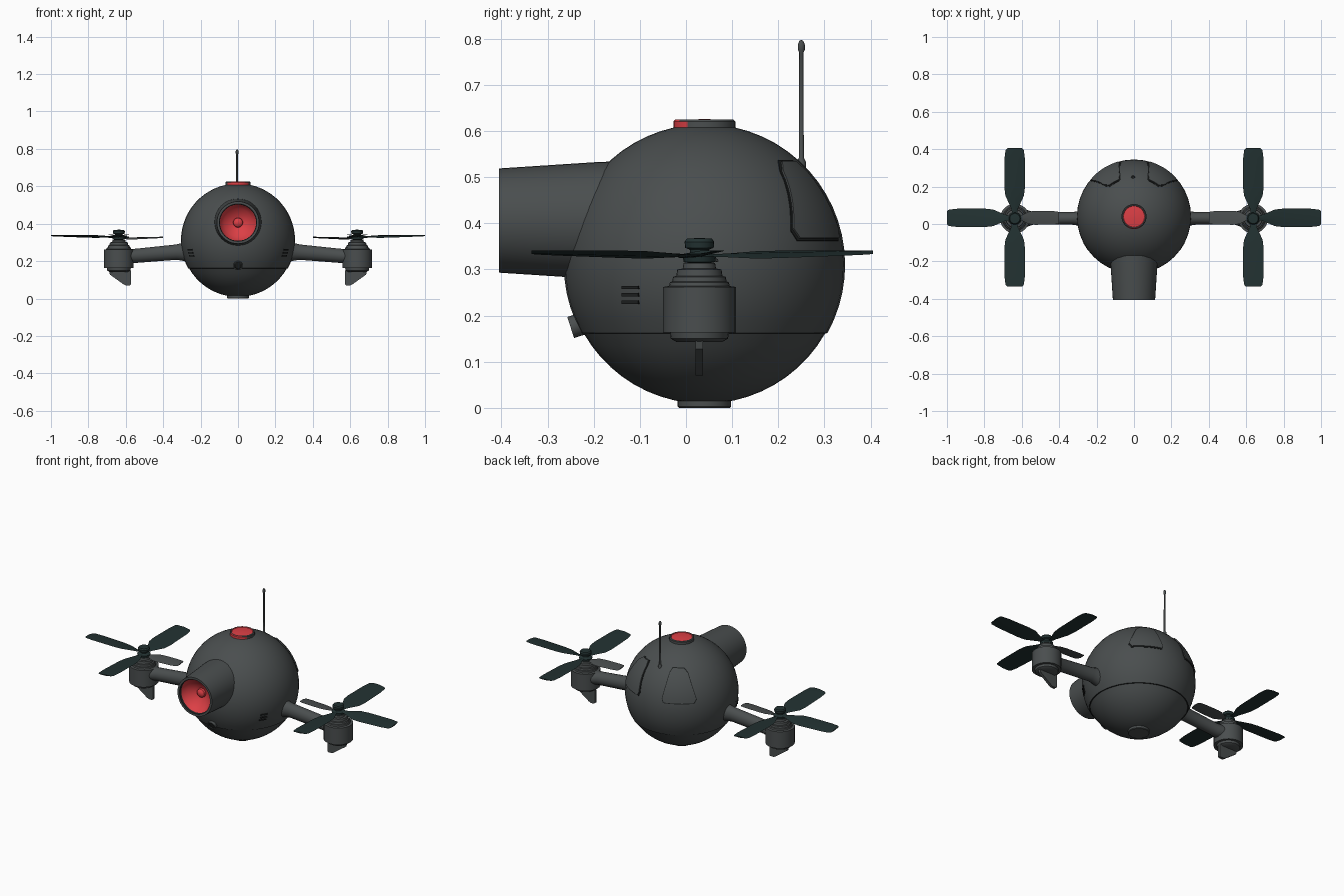
import bpy, bmesh, math
from mathutils import Matrix, Vector

if "Cube" in bpy.data.objects:
    bpy.data.objects.remove(bpy.data.objects["Cube"])


def mat(name, rgb):
    m = bpy.data.materials.new(name)
    m.diffuse_color = (*rgb, 1)
    m.use_nodes = True
    m.node_tree.nodes["Principled BSDF"].inputs["Base Color"].default_value = m.diffuse_color
    return m


GREY = mat("body grey", (0.068, 0.076, 0.077))
DARK = mat("seam black", (0.012, 0.014, 0.014))
GREEN = mat("blade dark green", (0.016, 0.031, 0.031))
RED = mat("signal red", (0.72, 0.05, 0.06))
C = Vector((0, 0.04, 0.31))   # centre of the ball
R = 0.305


def finish(name, bm, mats, angle=35):
    bmesh.ops.recalc_face_normals(bm, faces=bm.faces)
    me = bpy.data.meshes.new(name)
    bm.to_mesh(me)
    bm.free()
    ob = bpy.data.objects.new(name, me)
    bpy.context.collection.objects.link(ob)
    for m in mats:
        me.materials.append(m)
    bpy.ops.object.select_all(action='DESELECT')
    ob.select_set(True)
    bpy.context.view_layer.objects.active = ob
    bpy.ops.object.shade_smooth_by_angle(angle=math.radians(angle))
    return ob


def loft(bm, rings, cap=True, colours=None):
    """Skin a list of closed rings of points."""
    vs = [[bm.verts.new(p) for p in r] for r in rings]
    n = len(vs[0])
    for k, (a, b) in enumerate(zip(vs, vs[1:])):
        for i in range(n):
            f = bm.faces.new((a[i], a[(i + 1) % n], b[(i + 1) % n], b[i]))
            f.material_index = colours[k] if colours else 0
    if cap:
        bm.faces.new(vs[0]).material_index = colours[0] if colours else 0
        bm.faces.new(vs[-1]).material_index = colours[-1] if colours else 0


def lathe(name, profile, origin, mats, axis=(0, 0, 1), n=32, colours=None, angle=35):
    """Spin (radius, height) points about an axis through origin."""
    q = Vector((0, 0, 1)).rotation_difference(Vector(axis))
    rings = [[Vector(origin) + q @ Vector((r * math.cos(t), r * math.sin(t), h))
              for t in (2 * math.pi * i / n for i in range(n))] for r, h in profile]
    bm = bmesh.new()
    loft(bm, rings, colours=colours)
    return finish(name, bm, mats, angle)


def box(name, centre, size, m, rot=Matrix()):
    bm = bmesh.new()
    bmesh.ops.create_cube(bm, size=1, matrix=Matrix.Translation(centre) @ rot @ Matrix.Diagonal((*size, 1)))
    return finish(name, bm, [m])


def prism(name, pts, depth, m):
    """Extrude a closed outline by a vector."""
    bm = bmesh.new()
    loft(bm, [pts, [Vector(p) + Vector(depth) for p in pts]])
    return finish(name, bm, [m])


# Ball: upper shell, dark seam, slightly smaller lower shell
seam = math.asin((0.162 - C.z) / R)
up = [(R * math.cos(a), R * math.sin(a)) for a in
      (math.radians(89.5) + (seam - math.radians(89.5)) * i / 20 for i in range(21))]
low = [((R - 0.004) * math.cos(a), (R - 0.004) * math.sin(a)) for a in
       (seam - 0.012 + (math.radians(-89.5) - seam + 0.012) * i / 10 for i in range(11))]
lathe("ball_body", up + low, C, [GREY, DARK], n=40, colours=[0] * 20 + [1] + [0] * 10)

# Snout with a red recessed lens
lathe("snout", [(0.135, -0.1), (0.127, 0.19), (0.113, 0.405), (0.1, 0.405), (0.097, 0.392),
                (0.075, 0.366), (0.045, 0.345), (0.026, 0.338), (0.024, 0.35), (0.015, 0.358), (0.002, 0.36)],
      (0, 0, 0.406), [GREY, DARK, RED], axis=(0, -1, 0), n=40,
      colours=[0, 0, 0, 1, 2, 2, 2, 2, 2, 2])

# Top beacon: grey rim, red disc, red window at the front of the rim
beacon = lathe("top_beacon", [(0.067, 0.59), (0.067, 0.605), (0.067, 0.621), (0.063, 0.625), (0.058, 0.625),
                              (0.056, 0.622), (0.03, 0.625), (0.002, 0.626)],
               (0, C.y, 0), [GREY, RED], colours=[0, 0, 0, 0, 1, 1, 1])
for p in beacon.data.polygons:
    if p.normal.y < -0.6 and p.center.z > 0.606:
        p.material_index = 1

# Bottom foot
lathe("bottom_foot", [(0.058, 0.03), (0.058, 0.003), (0.055, 0), (0.002, 0)], (0, C.y, 0), [GREY])

# Antenna with collar and rounded tip
lathe("antenna", [(0.010, 0.51), (0.010, 0.533), (0.0055, 0.542), (0.0045, 0.77), (0.0075, 0.776),
                  (0.0075, 0.788), (0.004, 0.796), (0.001, 0.797)], (-0.005, 0.25, 0), [GREY], n=12)

# Chin sensor
lathe("chin_sensor", [(0.024, -0.06), (0.024, 0.0), (0.019, 0.0), (0.017, -0.008), (0.002, -0.008)],
      (0, -0.25, 0.174), [GREY, DARK], axis=(0, -0.95, -0.31), n=20, colours=[0, 0, 1, 1])


def rear_panel(name, s, grow, r0, r1, m):
    """Curved patch with clipped corners on the upper rear of the ball."""
    n, bm, layers = 8, bmesh.new(), []
    for r in (r0, r1):
        grid = []
        for j in range(n + 1):
            v = j / n
            z = (0.367 - grow) + (0.164 + 2 * grow) * v
            el = math.asin((z - C.z) / R)
            trim = 4 * max(0, abs(v - 0.5) * 8 - 3)
            a0 = 14 + 6 * v - grow * 200 + trim * 0.6
            a1 = 51 - 9 * v + grow * 200 - trim
            row = []
            for i in range(n + 1):
                az = math.radians(a0 + (a1 - a0) * i / n)
                row.append(bm.verts.new(C + r * Vector((s * math.sin(az) * math.cos(el),
                                                        math.cos(az) * math.cos(el), math.sin(el)))))
            grid.append(row)
        layers.append(grid)
        for j in range(n):
            for i in range(n):
                bm.faces.new((grid[j][i], grid[j][i + 1], grid[j + 1][i + 1], grid[j + 1][i]))
    a, b = layers
    rim = lambda g: g[0] + [q[-1] for q in g[1:]] + g[-1][-2::-1] + [q[0] for q in g[-2:0:-1]]
    ra, rb = rim(a), rim(b)
    for i in range(len(ra)):
        k = (i + 1) % len(ra)
        bm.faces.new((ra[i], ra[k], rb[k], rb[i]))
    finish(name, bm, [m])


def blade(name, hub, ang, length, width, m):
    """Pitched paddle with a narrow root and square tip."""
    rot = Matrix.Rotation(ang, 3, 'Z')
    rings = []
    for t, w in ((0.05, 0.2), (0.14, 0.35), (0.32, 0.9), (0.45, 1), (0.85, 0.98), (0.97, 0.88), (1, 0.7)):
        pitch = math.radians(11 - 6 * t)
        hw, z = width * w / 2, 0.008 * t
        rings.append([hub + rot @ Vector((length * t, u * hw * math.cos(pitch), z + u * hw * math.sin(pitch) + d))
                      for u, d in ((-1, 0), (0, 0.004), (1, 0), (0, -0.003))])
    bm = bmesh.new()
    loft(bm, rings)
    finish(name, bm, [m], 50)


for s, side in ((-1, "left"), (1, "right")):
    # Rear hatch with dark gap around it
    rear_panel(side + "_hatch_gap", s, 0.005, R - 0.006, R + 0.0015, DARK)
    rear_panel(side + "_hatch", s, 0, R - 0.006, R + 0.006, GREY)

    # Three vent slots on the ball's side
    for i in range(3):
        z = 0.229 + 0.016 * i
        x = math.sqrt(R * R - 0.16 ** 2 - (z - C.z) ** 2)
        box(f"{side}_vent_{i}", (s * x, -0.12, z), (0.008, 0.042, 0.007), DARK,
            Matrix.Rotation(s * math.atan2(-0.16, x), 4, 'Z'))

    # Arm, flared at both ends
    bm = bmesh.new()
    loft(bm, [[Vector((s * x, 0.03 + ry * math.cos(t), zc + rz * math.sin(t)))
               for t in (2 * math.pi * i / 16 for i in range(16))]
              for x, zc, ry, rz in ((0.26, 0.25, 0.05, 0.058), (0.3, 0.25, 0.038, 0.047), (0.33, 0.248, 0.034, 0.041),
                                    (0.54, 0.229, 0.034, 0.038), (0.58, 0.226, 0.048, 0.038), (0.63, 0.222, 0.05, 0.036))])
    finish(side + "_arm", bm, [GREY])

    # Motor pod with stepped cap and tapered underside
    hub = Vector((s * 0.637, 0.029, 0))
    lathe(side + "_motor_pod", [(0.002, 0.143), (0.05, 0.143), (0.062, 0.15), (0.064, 0.163), (0.079, 0.163),
                                (0.079, 0.262), (0.066, 0.264), (0.064, 0.272), (0.059, 0.274), (0.057, 0.284),
                                (0.05, 0.286), (0.048, 0.3), (0.036, 0.302), (0.034, 0.314), (0.002, 0.314)],
          hub, [GREY], n=28)

    # Landing fin under the pod
    prism(side + "_fin", [Vector((s * x, 0.021, z)) for x, z in
                          ((0.572, 0.15), (0.572, 0.075), (0.578, 0.07), (0.6, 0.07), (0.612, 0.076),
                           (0.685, 0.128), (0.69, 0.15))], (0, 0.016, 0), GREY)

    # Rotor hub and four blades, the inner one shorter
    lathe(side + "_rotor_hub", [(0.002, 0.31), (0.034, 0.316), (0.036, 0.328), (0.02, 0.336), (0.021, 0.343),
                                (0.031, 0.347), (0.032, 0.36), (0.027, 0.367), (0.002, 0.368)], hub, [GREEN], n=20)
    centre = Vector((s * 0.638, 0.033, 0.329))
    outer = 0 if s > 0 else math.pi
    blade(side + "_outer_blade", centre, outer, 0.362, 0.1, GREEN)
    blade(side + "_rear_blade", centre, math.pi / 2, 0.372, 0.112, GREEN)
    blade(side + "_front_blade", centre, -math.pi / 2, 0.368, 0.112, GREEN)
    blade(side + "_inner_blade", centre - Vector((0, 0, 0.01)), outer + math.pi, 0.238, 0.075, GREY)
